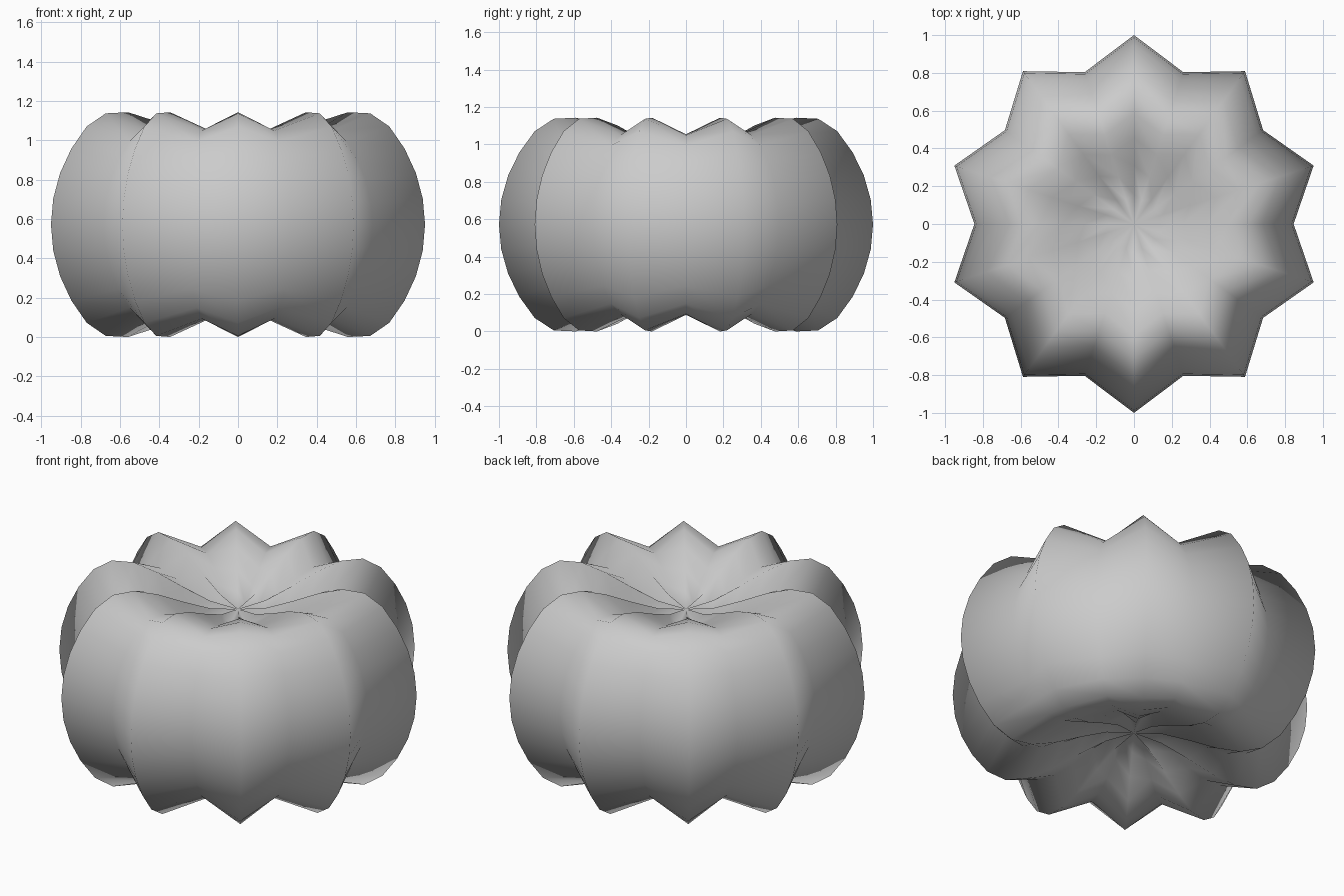
import bpy, bmesh, math

if "Cube" in bpy.data.objects:
    bpy.data.objects.remove(bpy.data.objects["Cube"])

SEGMENTS, RINGS = 20, 20
Z_SCALE = 0.85        # flattening of the ball
DENT, REACH = 0.475, 0.9  # depth and radius of the dimples at the poles
GROOVE = 0.845        # shrink of every second meridian


def dent(r, z):
    """Push the poles inward with a smooth falloff."""
    d = math.hypot(r, Z_SCALE - abs(z))
    t = max(0.0, 1 - d / REACH)
    return z - math.copysign(DENT * t * t * (3 - 2 * t), z)


# ribbed body: a sphere, dented at both poles, with alternating grooves
bm = bmesh.new()
bmesh.ops.create_uvsphere(bm, u_segments=SEGMENTS, v_segments=RINGS, radius=1)
for v in bm.verts:
    r = math.hypot(v.co.x, v.co.y)
    v.co.z = dent(r, v.co.z * Z_SCALE)
    if r > 1e-4:
        meridian = round(math.atan2(v.co.y, v.co.x) / (2 * math.pi / SEGMENTS))
        if meridian % 2 == 0:
            v.co *= GROOVE

# stand on the ground
low = min(v.co.z for v in bm.verts)
for v in bm.verts:
    v.co.z -= low
for f in bm.faces:
    f.smooth = True

mesh = bpy.data.meshes.new("ribbed_body")
bm.to_mesh(mesh)
bm.free()
body = bpy.data.objects.new("ribbed_body", mesh)
bpy.context.collection.objects.link(body)
